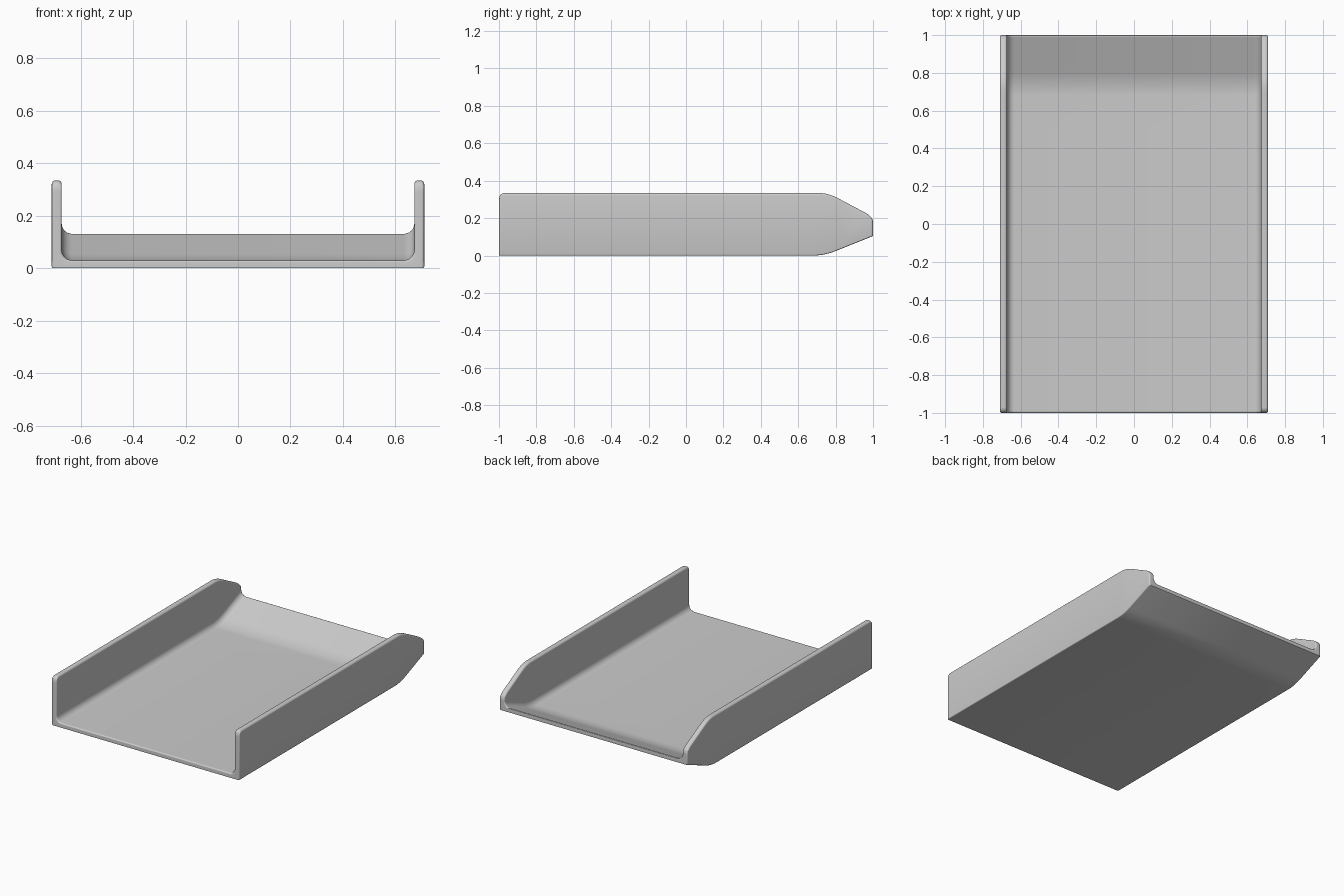
import bpy, bmesh, math

if "Cube" in bpy.data.objects:
    bpy.data.objects.remove(bpy.data.objects["Cube"])

HALF_W, INNER_W, TOP, FLOOR = 0.71, 0.672, 0.334, 0.03
END_R = 0.01


def bend(y, a, b, slope):
    """Offset of a line that curves from level to the given slope between a and b."""
    if y <= a:
        return 0.0
    if y <= b:
        return slope * (y - a) ** 2 / (2 * (b - a))
    return slope * ((b - a) / 2 + y - b)


def corner(y_in, radius):
    """Drop of a rounded corner, y_in is the distance from the end."""
    u = min(1.0, max(0.0, 1 - y_in / radius))
    return 1 - math.sqrt(1 - u * u)


def arc(cx, cz, r, a0, a1, n):
    return [(cx + r * math.cos(math.radians(a0 + (a1 - a0) * i / n)),
             cz + r * math.sin(math.radians(a0 + (a1 - a0) * i / n)))
            for i in range(n + 1)]


def section(y):
    """U-shaped cross-section at y, slightly shrunk at the rounded ends."""
    d = END_R * corner(min(1 - y, y + 1), END_R)
    base = bend(y, 0.68, 0.80, 0.4)
    floor = base + FLOOR - 0.7 * d
    top = TOP - bend(y, 0.71, 0.81, 0.53) - d
    top -= 0.03 * corner(y + 1, 0.03) + 0.022 * corner(1 - y, 0.04)
    outer, inner = HALF_W - d, INNER_W + 0.7 * d
    r = min(0.013, (outer - inner) * 0.45)
    half = arc(outer - 0.006, base + 0.006, 0.006, -90, 0, 3)
    half += arc(outer - r, top - r, r, 0, 90, 5)
    half += arc(inner + r, top - r, r, 90, 180, 5)
    half += arc(inner - 0.04, floor + 0.04, 0.04, 0, -90, 8)
    return half + [(-x, z) for x, z in reversed(half)]


# stations along the length, denser at rounded ends and the ramp bend
ys = {-1.0, 1.0, 0.5, 0.0, -0.5}
for i in range(9):
    s = 1 - math.cos(math.pi / 2 * i / 8)
    ys |= {round(-1 + k * s, 5) for k in (END_R, 0.03)}
    ys |= {round(1 - k * s, 5) for k in (END_R, 0.04)}
ys |= {round(0.68 + 0.01 * i, 5) for i in range(14)}
ys = sorted(ys)

# tray body: floor, side walls and raised lip in one loft
bm = bmesh.new()
rings = [[bm.verts.new((x, y, z)) for x, z in section(y)] for y in ys]
n = len(rings[0])
for a, b in zip(rings, rings[1:]):
    for i in range(n):
        j = (i + 1) % n
        bm.faces.new((a[i], a[j], b[j], b[i]))
caps = [bm.faces.new(rings[0]), bm.faces.new(rings[-1])]
bmesh.ops.recalc_face_normals(bm, faces=bm.faces)
bmesh.ops.triangulate(bm, faces=caps)

mesh = bpy.data.meshes.new("tray_body")
bm.to_mesh(mesh)
bm.free()
tray = bpy.data.objects.new("tray_body", mesh)
bpy.context.collection.objects.link(tray)
bpy.context.view_layer.objects.active = tray
tray.select_set(True)
bpy.ops.object.shade_smooth_by_angle(angle=math.radians(35))
